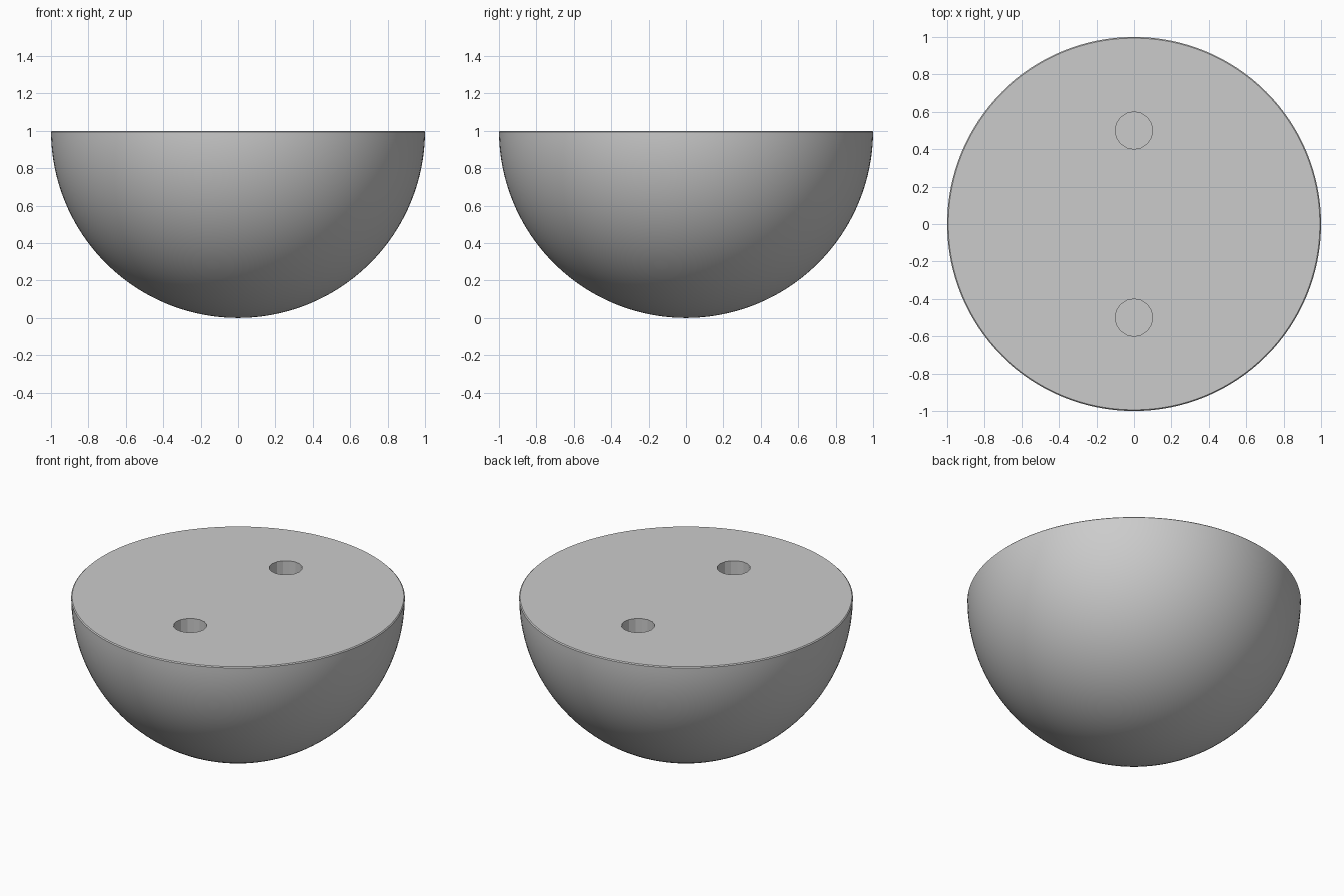
import bpy
import bmesh
import math

cube = bpy.data.objects.get("Cube")
if cube:
    bpy.data.objects.remove(cube, do_unlink=True)

RADIUS = 1.0
HOLE_RADIUS = 0.1
HOLE_DEPTH = 0.2
HOLE_OFFSET = 0.5
RIM_CHAMFER = 0.006
RINGS = 40
SEGMENTS = 128

# Plain grey material
grey = bpy.data.materials.new("plain_grey")
grey.use_nodes = True
colour = (0.6, 0.6, 0.6, 1.0)
grey.diffuse_color = colour
grey.node_tree.nodes["Principled BSDF"].inputs["Base Color"].default_value = colour


def add_object(name, bm):
    mesh = bpy.data.meshes.new(name)
    bmesh.ops.recalc_face_normals(bm, faces=bm.faces)
    bm.to_mesh(mesh)
    bm.free()
    mesh.materials.append(grey)
    obj = bpy.data.objects.new(name, mesh)
    bpy.context.collection.objects.link(obj)
    return obj


# Half ball: quarter-circle profile turned about z, with a fine rim chamfer
profile = []
for i in range(RINGS + 1):
    a = math.pi / 2 * i / RINGS
    profile.append((RADIUS * math.sin(a), RADIUS - RADIUS * math.cos(a)))
profile[-1] = (RADIUS, RADIUS - RIM_CHAMFER)
profile += [(RADIUS - RIM_CHAMFER, RADIUS), (0, RADIUS)]

bm = bmesh.new()
verts = [bm.verts.new((x, 0, z)) for x, z in profile]
edges = [bm.edges.new(pair) for pair in zip(verts, verts[1:])]
bmesh.ops.spin(bm, geom=verts + edges, cent=(0, 0, 0), axis=(0, 0, 1),
               angle=math.tau, steps=SEGMENTS, use_merge=True)
bmesh.ops.remove_doubles(bm, verts=bm.verts, dist=0.0001)
# Join the fan on the flat top into one face
flat = [f for f in bm.faces if f.calc_center_median().z > RADIUS - 0.0001]
bmesh.ops.dissolve_faces(bm, faces=flat, use_verts=True)
half_ball = add_object("half_ball", bm)

# Two blind peg holes in the flat top
for name, side in (("front_hole_cutter", -1), ("back_hole_cutter", 1)):
    bm = bmesh.new()
    bmesh.ops.create_cone(bm, cap_ends=True, segments=16,
                          radius1=HOLE_RADIUS, radius2=HOLE_RADIUS,
                          depth=HOLE_DEPTH * 2)
    bmesh.ops.translate(bm, verts=bm.verts,
                        vec=(0, side * HOLE_OFFSET, RADIUS))
    cutter = add_object(name, bm)
    cutter.hide_render = True
    cutter.hide_set(True)
    cut = half_ball.modifiers.new(name, "BOOLEAN")
    cut.operation = "DIFFERENCE"
    cut.solver = "EXACT"
    cut.object = cutter

# Apply the cuts, drop the cutters, then smooth the dome
bpy.ops.object.select_all(action="DESELECT")
half_ball.select_set(True)
bpy.context.view_layer.objects.active = half_ball
for modifier in list(half_ball.modifiers):
    cutter = modifier.object
    bpy.ops.object.modifier_apply(modifier=modifier.name)
    bpy.data.objects.remove(cutter, do_unlink=True)
bpy.ops.object.shade_smooth_by_angle(angle=math.radians(20))
